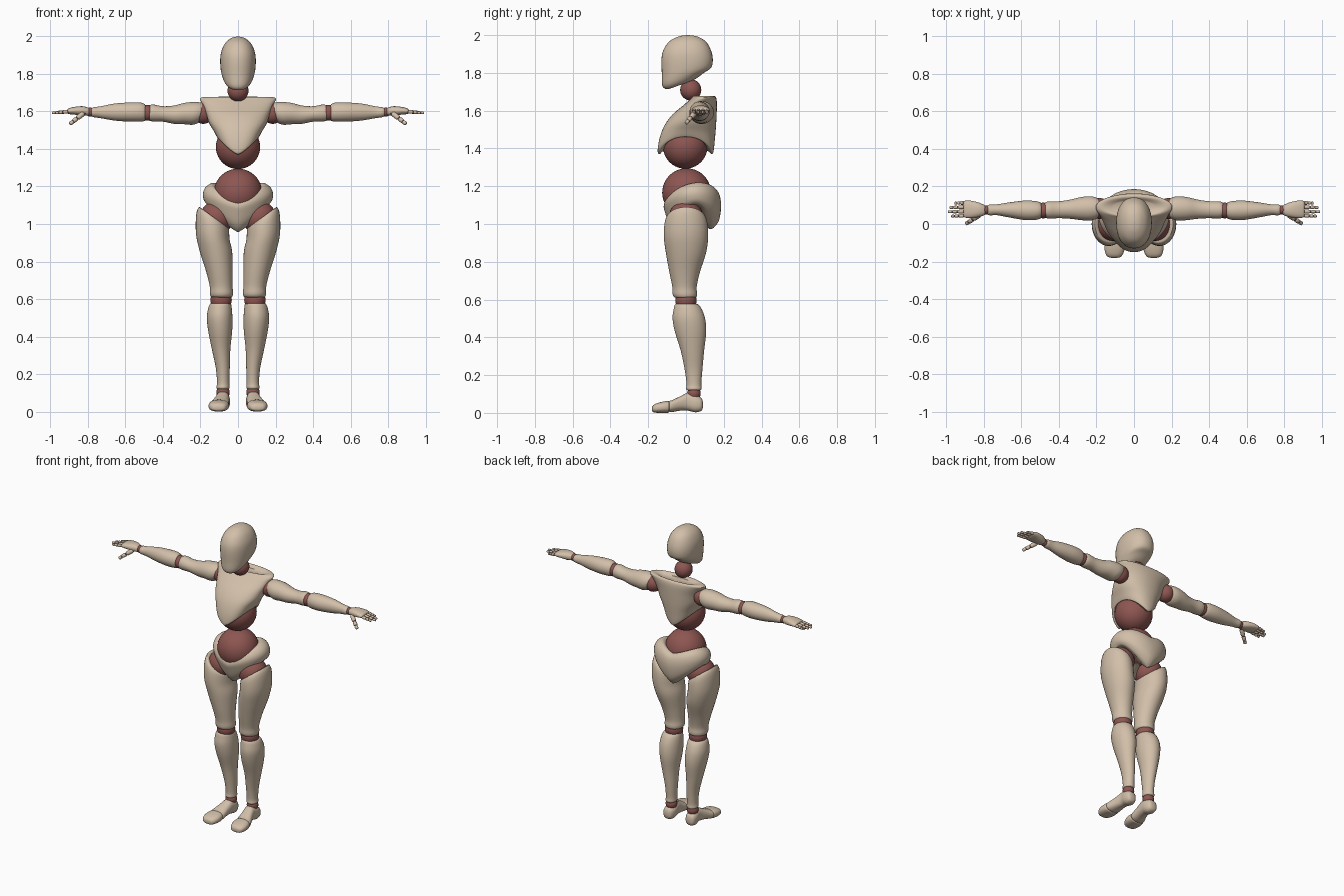
import bpy, bmesh, math
from mathutils import Matrix, Vector


def material(name, rgb):
    m = bpy.data.materials.new(name)
    m.diffuse_color = (*rgb, 1)
    return m


SHELL = material("pale wood", (0.64, 0.52, 0.395))
JOINT = material("dark red", (0.27, 0.093, 0.083))

# Axis maps: section coordinates (u, v, t) to world
AXIS = {"z": lambda u, v, t: (u, v, t),
        "x": lambda u, v, t: (t, u, v),
        "y": lambda u, v, t: (u, t, v)}


def finish(name, bm, mat, mirror):
    bmesh.ops.recalc_face_normals(bm, faces=bm.faces)
    me = bpy.data.meshes.new(name)
    bm.to_mesh(me)
    bm.free()
    me.materials.append(mat)
    ob = bpy.data.objects.new(name, me)
    bpy.context.collection.objects.link(ob)
    if mirror:
        mod = ob.modifiers.new("mirror", "MIRROR")
        mod.use_mirror_merge = False
    return ob


def spline(a, b, c, d, f):
    return 0.5 * (2 * b + (c - a) * f + (2 * a - 5 * b + 4 * c - d) * f * f
                  + (3 * b - a - 3 * c + d) * f ** 3)


def loft(name, secs, axis="z", mat=SHELL, mirror=True, n=36, steps=4, power=2.0, matrix=None):
    """Smooth body through sections (t, u, v, ru, rv, slope_u, slope_v, droop)."""
    secs = [tuple(s) + (0,) * (8 - len(s)) for s in secs]
    rows, last = [], len(secs) - 1
    for i in range(last):
        q = [secs[max(i - 1, 0)], secs[i], secs[i + 1], secs[min(i + 2, last)]]
        for k in range(steps):
            rows.append([spline(*p, k / steps) for p in zip(*q)])
    rows.append(secs[-1])
    bm = bmesh.new()
    rings = []
    for t, u, v, ru, rv, su, sv, w in rows:
        ring = []
        for j in range(n):
            a = 2 * math.pi * j / n
            c, s = math.cos(a), math.sin(a)
            droop = w * (1 - abs(c) ** 1.25)
            c = math.copysign(abs(c) ** (2 / power), c)
            s = math.copysign(abs(s) ** (2 / power), s)
            du, dv = ru * c, rv * s
            p = AXIS[axis](u + du, v + dv, t + su * du + sv * dv + droop)
            ring.append(bm.verts.new(matrix @ Vector(p) if matrix else p))
        rings.append(ring)
    for a, b in zip(rings, rings[1:]):
        for j in range(n):
            bm.faces.new((a[j], a[(j + 1) % n], b[(j + 1) % n], b[j]))
    for ring in (rings[0], rings[-1]):
        mid = bm.verts.new(sum((v.co for v in ring), Vector()) / n)
        for j in range(n):
            bm.faces.new((ring[j], ring[(j + 1) % n], mid))
    return finish(name, bm, mat, mirror)


def ball(name, centre, r, mirror=True, seg=32):
    bm = bmesh.new()
    bmesh.ops.create_uvsphere(bm, u_segments=seg, v_segments=seg // 2, radius=r,
                              matrix=Matrix.Translation(centre))
    return finish(name, bm, JOINT, mirror)


# Head and neck
loft("head", [
    (2.0, 0, 0.01, 0.004, 0.006), (1.992, 0, 0.01, 0.035, 0.052), (1.965, 0, 0.008, 0.068, 0.098),
    (1.92, 0, 0.006, 0.089, 0.126), (1.87, 0, 0.006, 0.095, 0.136),
    (1.81, 0, 0.002, 0.09, 0.13, 0, 0.12), (1.768, 0, -0.015, 0.075, 0.111, 0, 0.3),
    (1.745, 0, -0.022, 0.056, 0.085, 0, 0.36), (1.738, 0, -0.025, 0.035, 0.06, 0, 0.36)],
    mirror=False, power=2.2)
ball("neck", (0, 0.025, 1.71), 0.056, False)

# Torso: rib cage over two belly balls
loft("rib_cage", [
    (1.662, 0, 0.09, 0.11, 0.035), (1.678, 0, 0.092, 0.17, 0.05), (1.668, 0, 0.09, 0.203, 0.066, 0, 0.1),
    (1.64, 0, 0.075, 0.19, 0.088, 0, 0.12), (1.59, 0, 0.045, 0.17, 0.118, 0, 0.1),
    (1.54, 0, 0.022, 0.155, 0.137, 0, 0, -0.02), (1.50, 0, 0.006, 0.132, 0.147, 0, 0, -0.05),
    (1.47, 0, -0.002, 0.116, 0.148, 0, 0, -0.085), (1.462, 0, -0.002, 0.109, 0.138, 0, 0, -0.092),
    (1.467, 0, -0.002, 0.102, 0.125, 0, 0, -0.085)], mirror=False, n=48, power=2.15)
ball("upper_belly", (0, -0.004, 1.411), 0.118, False, 40)
ball("lower_belly", (0, 0.003, 1.166), 0.129, False, 40)

# Pelvis with a dipping waistline and V-shaped leg openings
loft("pelvis", [
    (1.195, 0, 0.01, 0.115, 0.108, 0, 0.28, -0.065), (1.212, 0, 0.016, 0.14, 0.128, 0, 0.28, -0.065),
    (1.195, 0, 0.028, 0.172, 0.146, 0, 0.24, -0.07), (1.165, 0, 0.038, 0.187, 0.148, 0, 0.15, -0.085),
    (1.13, 0, 0.044, 0.183, 0.132, 0, 0.1, -0.12), (1.11, 0, 0.045, 0.168, 0.102, 0, 0.1, -0.14),
    (1.105, 0, 0.045, 0.15, 0.08, 0, 0.1, -0.14)], mirror=False, n=48)

# Legs
ball("hip_joints", (0.112, 0.0, 1.035), 0.09)
loft("thighs", [
    (1.028, 0.125, 0, 0.062, 0.08, 0.75), (1.032, 0.128, 0, 0.08, 0.101, 0.72),
    (1.0, 0.135, 0, 0.088, 0.114, 0.55), (0.93, 0.134, 0, 0.09, 0.117, 0.2),
    (0.85, 0.117, 0, 0.086, 0.107), (0.75, 0.1, -0.007, 0.071, 0.082),
    (0.67, 0.09, -0.008, 0.061, 0.065), (0.63, 0.088, -0.006, 0.062, 0.065),
    (0.613, 0.088, -0.004, 0.057, 0.059), (0.608, 0.088, -0.003, 0.045, 0.048)])
ball("knee_joints", (0.09, 0, 0.595), 0.057)
loft("shins", [
    (0.575, 0.092, 0.002, 0.044, 0.045), (0.575, 0.093, 0.003, 0.055, 0.06),
    (0.55, 0.096, 0.009, 0.063, 0.074), (0.5, 0.098, 0.015, 0.068, 0.086),
    (0.43, 0.095, 0.024, 0.064, 0.083), (0.33, 0.09, 0.034, 0.049, 0.062),
    (0.23, 0.081, 0.04, 0.037, 0.047), (0.155, 0.079, 0.042, 0.033, 0.039),
    (0.128, 0.08, 0.042, 0.035, 0.041), (0.119, 0.08, 0.042, 0.028, 0.034)])
ball("ankle_joints", (0.08, 0.042, 0.102), 0.036)

# Feet: heel block and separate toe block, turned slightly outward
loft("feet", [
    (0.09, 0.084, 0.043, 0.012, 0.013), (0.081, 0.084, 0.045, 0.03, 0.034),
    (0.05, 0.082, 0.05, 0.039, 0.047), (0.01, 0.082, 0.059, 0.037, 0.047),
    (-0.03, 0.089, 0.05, 0.041, 0.038), (-0.07, 0.097, 0.037, 0.049, 0.032),
    (-0.085, 0.1, 0.034, 0.05, 0.03), (-0.089, 0.1, 0.034, 0.044, 0.025)], axis="y", power=2.4)
loft("toes", [
    (-0.089, 0.1, 0.033, 0.044, 0.025), (-0.094, 0.101, 0.032, 0.051, 0.031),
    (-0.13, 0.103, 0.029, 0.054, 0.029), (-0.16, 0.105, 0.025, 0.046, 0.024),
    (-0.175, 0.105, 0.022, 0.034, 0.017), (-0.18, 0.105, 0.021, 0.018, 0.008)], axis="y", power=2.5)

# Arms
ball("shoulder_joints", (0.185, 0.083, 1.59), 0.056)
loft("upper_arms", [
    (0.196, 0.084, 1.59, 0.042, 0.04, 0, -0.3), (0.2, 0.084, 1.59, 0.056, 0.053, 0, -0.3),
    (0.235, 0.083, 1.59, 0.065, 0.061, 0, -0.15), (0.285, 0.082, 1.589, 0.061, 0.057),
    (0.34, 0.079, 1.583, 0.051, 0.049), (0.4, 0.076, 1.587, 0.045, 0.041),
    (0.45, 0.075, 1.592, 0.046, 0.045), (0.472, 0.074, 1.592, 0.041, 0.041),
    (0.476, 0.074, 1.592, 0.032, 0.032)], axis="x")
ball("elbow_joints", (0.484, 0.072, 1.593), 0.042)
loft("forearms", [
    (0.494, 0.072, 1.595, 0.032, 0.034), (0.498, 0.072, 1.595, 0.042, 0.045),
    (0.525, 0.072, 1.597, 0.05, 0.051), (0.58, 0.073, 1.597, 0.052, 0.051),
    (0.66, 0.075, 1.597, 0.041, 0.045), (0.73, 0.076, 1.596, 0.029, 0.032),
    (0.768, 0.075, 1.596, 0.029, 0.027), (0.781, 0.075, 1.596, 0.024, 0.022)], axis="x")
ball("wrist_joints", (0.788, 0.075, 1.597), 0.024, seg=20)
loft("palms", [
    (0.793, 0.074, 1.599, 0.02, 0.016), (0.8, 0.074, 1.6, 0.028, 0.021),
    (0.83, 0.076, 1.603, 0.039, 0.025), (0.87, 0.078, 1.604, 0.046, 0.021),
    (0.9, 0.079, 1.602, 0.045, 0.016), (0.908, 0.079, 1.601, 0.04, 0.011)], axis="x", power=2.3)


def digit(name, start, end, r, splits):
    """Jointed finger: tapering rounded segments with a small red ball at each joint."""
    a, b = Vector(start), Vector(end)
    turn = (b - a).to_track_quat("Z", "Y").to_matrix().to_4x4()
    for i, (f, g) in enumerate(zip(splits, splits[1:])):
        p, q = a.lerp(b, f), a.lerp(b, g)
        size, length = r * (1 - 0.12 * i), (q - p).length
        secs = [(length * k, 0, 0, size * m, size * m)
                for k, m in ((0.04, 0.5), (0.16, 0.95), (0.5, 0.95), (0.85, 0.88), (0.98, 0.45))]
        loft(f"{name}_segment_{i + 1}", secs, n=14, steps=2, matrix=Matrix.Translation(p) @ turn)
        ball(f"{name}_joint_{i + 1}", p, size * 0.72, seg=12)


# Fingers and thumbs
for name, y, tip in (("index_finger", 0.044, 0.975), ("middle_finger", 0.067, 0.993),
                     ("ring_finger", 0.09, 0.985), ("little_finger", 0.113, 0.958)):
    digit(name, (0.906, y, 1.6), (tip, y - 0.002, 1.592), 0.0105, (0, 0.42, 0.73, 1))
digit("thumb", (0.822, 0.05, 1.592), (0.897, 0.0, 1.533), 0.0145, (0, 0.5, 0.78, 1))

# Smooth shading with crisp rims
for ob in bpy.context.collection.objects:
    ob.select_set(True)
    bpy.context.view_layer.objects.active = ob
bpy.ops.object.shade_smooth_by_angle(angle=math.radians(45))
